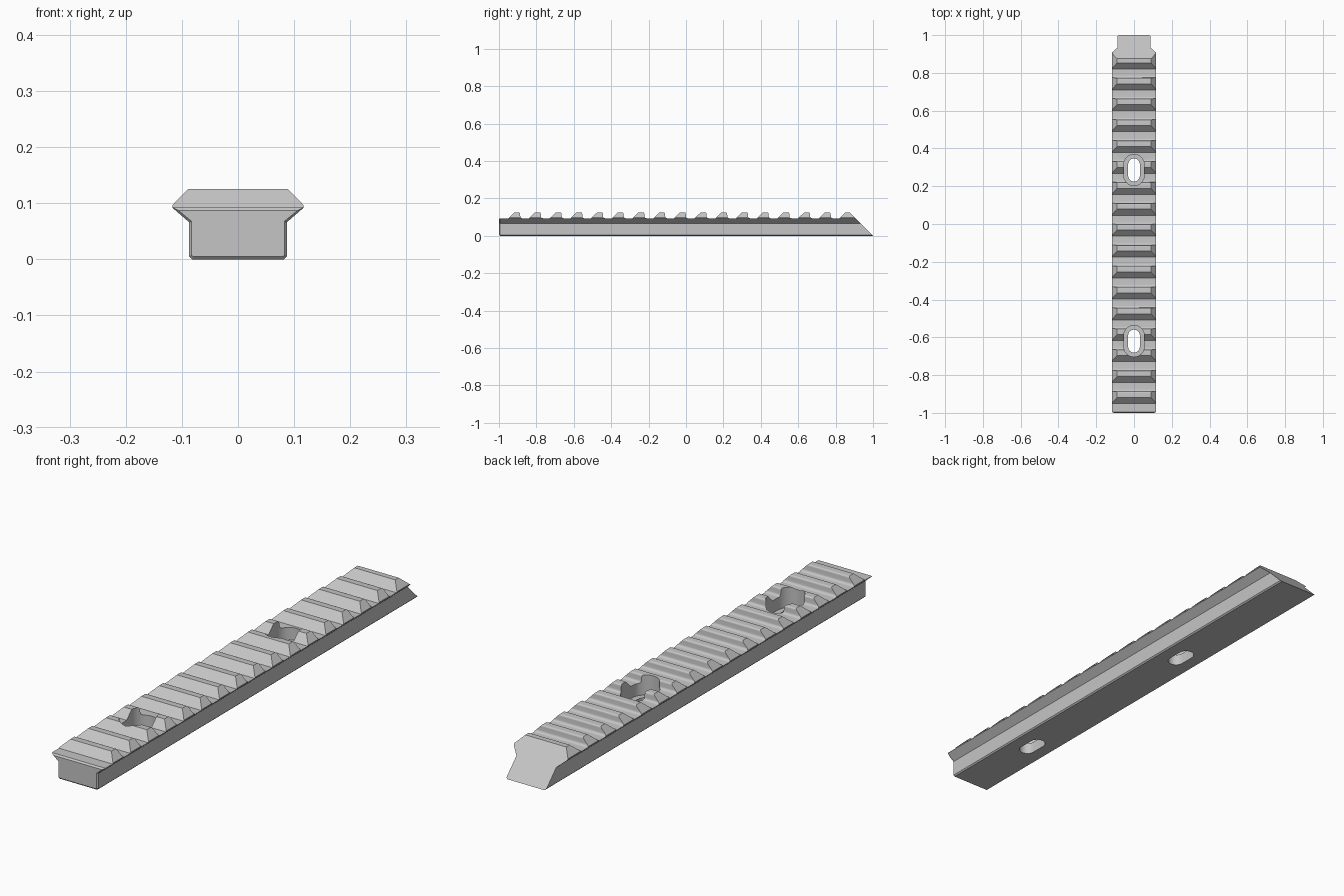
import bpy, bmesh
from math import sin, cos, pi, radians

old = bpy.data.objects.get("Cube")
if old:
    bpy.data.objects.remove(old, do_unlink=True)

grey = bpy.data.materials.new("rail_grey")
grey.use_nodes = True
grey.diffuse_color = (0.56, 0.56, 0.56, 1)
grey.node_tree.nodes["Principled BSDF"].inputs["Base Color"].default_value = grey.diffuse_color


def loft(name, rings):
    """Closed solid through rings that share one point count."""
    bm = bmesh.new()
    loops = [[bm.verts.new(p) for p in ring] for ring in rings]
    n = len(loops[0])
    for a, b in zip(loops, loops[1:]):
        for i in range(n):
            bm.faces.new((a[i], a[(i + 1) % n], b[(i + 1) % n], b[i]))
    bm.faces.new(loops[0])
    bm.faces.new(loops[-1])
    bmesh.ops.recalc_face_normals(bm, faces=bm.faces)
    mesh = bpy.data.meshes.new(name)
    bm.to_mesh(mesh)
    bm.free()
    mesh.materials.append(grey)
    obj = bpy.data.objects.new(name, mesh)
    bpy.context.collection.objects.link(obj)
    return obj


def apply_boolean(target, tool, operation):
    mod = target.modifiers.new("cut", 'BOOLEAN')
    mod.operation = operation
    mod.solver = 'EXACT'
    mod.object = tool
    bpy.context.view_layer.objects.active = target
    bpy.ops.object.modifier_apply(modifier=mod.name)
    bpy.data.objects.remove(tool, do_unlink=True)


def section(half, y):
    return [(x, y, z) for x, z in half] + [(-x, y, z) for x, z in reversed(half)]


# Rail body: dovetail section with a chamfered front end
half = [(0.082, 0), (0.087, 0.005), (0.087, 0.066), (0.117, 0.092), (0.117, 0.0965), (0.0893, 0.125)]
inset = [(0.079, 0.005), (0.083, 0.007), (0.083, 0.068), (0.112, 0.092), (0.112, 0.0965), (0.0893, 0.125)]
rail = loft("rail", [section(inset, -1), section(half, -0.995), section(half, 1.1)])

# Side outline: ramped teeth with rounded backs, and the slanted rear end
FLOOR, TOP, PITCH, COUNT = 0.0937, 0.125, 0.1107, 17
outline = [(-1.1, -0.05), (-1.1, 0.0875), (-1, 0.0875), (-0.994, FLOOR)]
for k in range(COUNT):
    y = -0.95 + k * PITCH
    outline += [(y, FLOOR), (y + 0.032, TOP)]
    if k < COUNT - 1:
        r = 0.007
        arc = [pi / 2 * i / 5 for i in range(6)]
        outline += [(y + 0.056 + r * sin(a), TOP - r + r * cos(a)) for a in arc]
        r = 0.010
        outline += [(y + 0.064 + r - r * cos(a), FLOOR + r - r * sin(a)) for a in arc]
outline += [(0.875, TOP), (1.05, -0.05)]
teeth = loft("teeth_outline", [[(x, y, z) for y, z in outline] for x in (-0.2, 0.2)])
apply_boolean(rail, teeth, 'INTERSECT')


def slot(name, y, radius, length, z0, z1):
    """Stadium-shaped cutter, long along y."""
    ring = []
    for side in (1, -1):
        for i in range(13):
            a = pi * i / 12
            ring.append((side * radius * cos(a), y + side * (length - radius + radius * sin(a))))
    return loft(name, [[(px, py, z) for px, py in ring] for z in (z0, z1)])


# Two mounting slots, each with a wider recess above
for y in (0.286, -0.62):
    apply_boolean(rail, slot("recess", y, 0.054, 0.083, 0.045, 0.2), 'DIFFERENCE')
    apply_boolean(rail, slot("through_slot", y, 0.031, 0.061, -0.1, 0.2), 'DIFFERENCE')

bpy.ops.object.select_all(action='DESELECT')
rail.select_set(True)
bpy.context.view_layer.objects.active = rail
bpy.ops.object.shade_smooth_by_angle(angle=radians(25))
